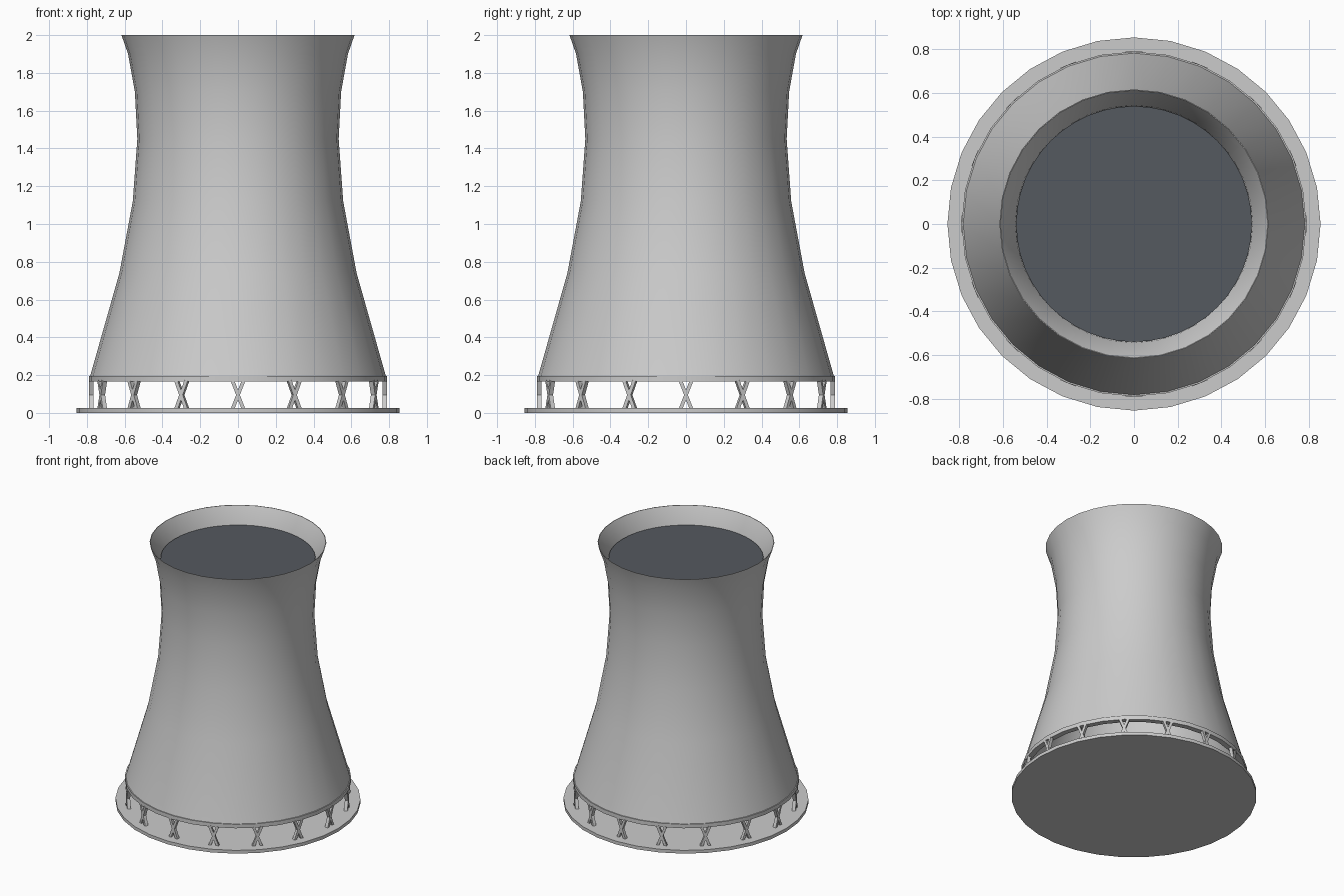
import bpy, bmesh, math
from mathutils import Vector, Matrix

if "Cube" in bpy.data.objects:
    bpy.data.objects.remove(bpy.data.objects["Cube"])

SEG = 32


def finish(name, bm, smooth=True, color=None):
    bmesh.ops.recalc_face_normals(bm, faces=bm.faces)
    mesh = bpy.data.meshes.new(name)
    bm.to_mesh(mesh)
    bm.free()
    ob = bpy.data.objects.new(name, mesh)
    bpy.context.collection.objects.link(ob)
    if color:
        mat = bpy.data.materials.new(name + "_colour")
        mat.diffuse_color = color
        mat.use_nodes = True
        mat.node_tree.nodes["Principled BSDF"].inputs["Base Color"].default_value = mat.diffuse_color
        mesh.materials.append(mat)
    if smooth:
        bpy.ops.object.select_all(action='DESELECT')
        ob.select_set(True)
        bpy.context.view_layer.objects.active = ob
        bpy.ops.object.shade_smooth_by_angle(angle=math.radians(35))
    return ob


def lathe(name, profile, seg=SEG):
    """Revolve a closed (radius, height) profile around z."""
    bm = bmesh.new()
    rings = [[bm.verts.new((r * math.cos(2 * math.pi * i / seg),
                            r * math.sin(2 * math.pi * i / seg), z))
              for i in range(seg)] for r, z in profile]
    for a, b in zip(rings, rings[1:] + rings[:1]):
        for i in range(seg):
            j = (i + 1) % seg
            bm.faces.new((a[i], a[j], b[j], b[i]))
    return finish(name, bm)


def disc(name, radius, z0, z1, seg=SEG, color=None):
    bm = bmesh.new()
    bmesh.ops.create_cone(bm, cap_ends=True, segments=seg, radius1=radius, radius2=radius,
                          depth=z1 - z0, matrix=Matrix.Translation((0, 0, (z0 + z1) / 2)))
    return finish(name, bm, color=color)


# ground slab
disc("base_slab", 0.855, 0.0, 0.025)

# waisted shell: outer wall up, thin lip, inner wall down
outer = [(0.787, 0.18), (0.628, 0.74), (0.557, 1.12), (0.533, 1.45),
         (0.546, 1.70), (0.582, 1.90), (0.617, 2.0)]
inner = [(0.613, 2.0), (0.545, 1.87), (0.516, 1.70), (0.503, 1.45),
         (0.527, 1.12), (0.598, 0.74), (0.757, 0.18)]
lathe("tower_shell", outer + inner)

# ring beam under the shell
lathe("ring_beam", [(0.79, 0.165), (0.79, 0.195), (0.75, 0.195), (0.75, 0.165)])

# dark opening inside the mouth
disc("dark_mouth", 0.54, 1.86, 1.88, seg=48, color=(0.09, 0.10, 0.115, 1))

# crossed support columns, 16 pairs
bm = bmesh.new()
for k in range(16):
    turn = Matrix.Rotation(2 * math.pi * k / 16, 4, 'Z')
    for s in (-1, 1):
        a, b = Vector((0.778, -s * 0.029, 0.02)), Vector((0.778, s * 0.029, 0.17))
        d = b - a
        lean = Matrix.Rotation(-math.atan2(d.y, d.z), 4, 'X')
        bmesh.ops.create_cube(bm, size=1, matrix=turn @ Matrix.Translation((a + b) / 2)
                              @ lean @ Matrix.Diagonal((0.024, 0.019, d.length, 1)))
finish("support_columns", bm, smooth=False)
